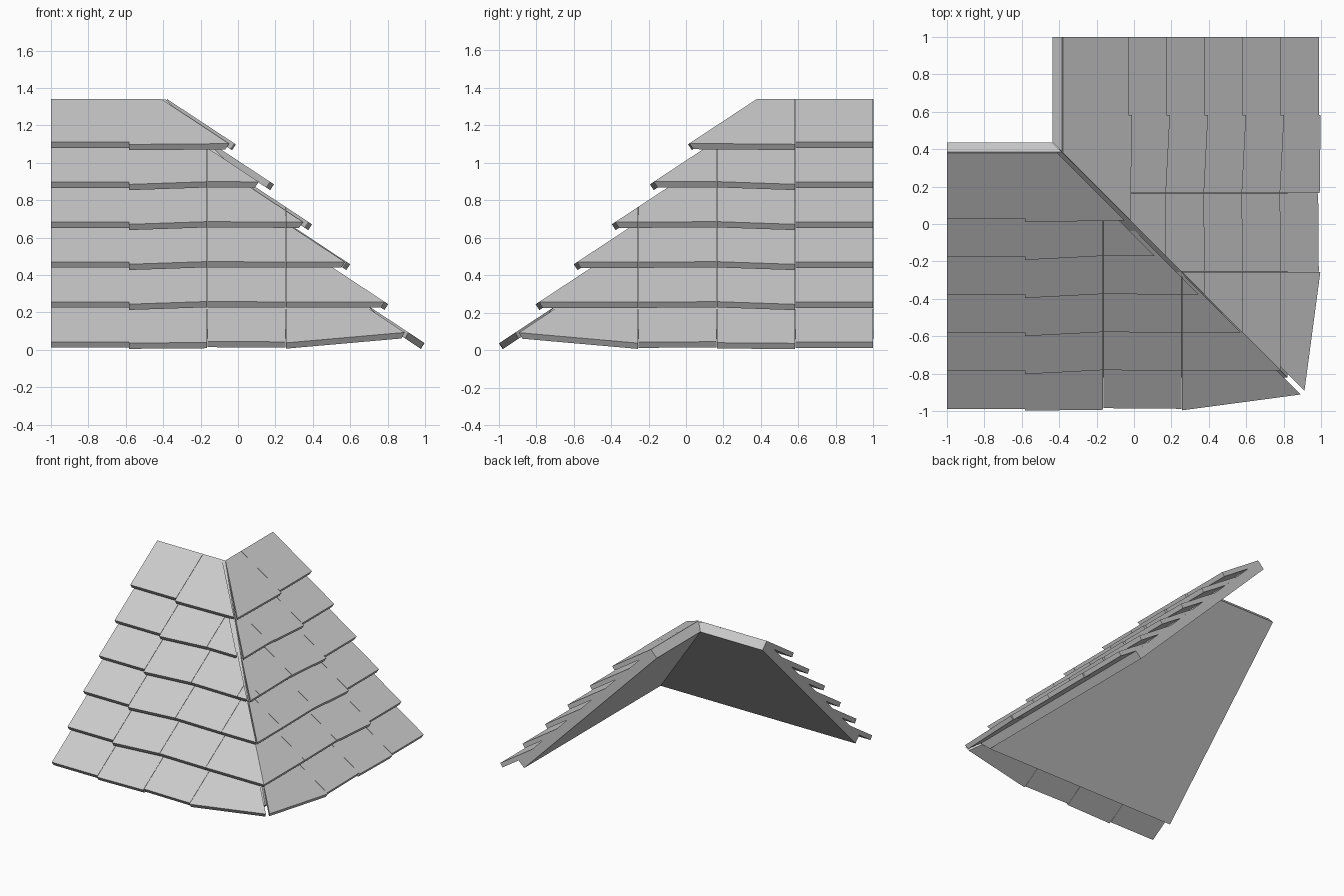
import bpy, bmesh
from mathutils import Vector

if "Cube" in bpy.data.objects:
    bpy.data.objects.remove(bpy.data.objects["Cube"])

HIP = Vector((1, 1, 0)).normalized()      # hip lies in the vertical plane x + y = 0
UP = Vector((0, 0.835, 0.55))             # direction up along a shingle
NORMAL = Vector((0, -0.55, 0.835))
THICK = 0.037


def add_block(bm, pts, inset):
    """Six-sided block (8 points, bottom ring then top ring) cut at the hip."""
    part = bmesh.new()
    v = [part.verts.new(p) for p in pts]
    for f in ((0, 1, 2, 3), (4, 5, 6, 7), (0, 1, 5, 4),
              (1, 2, 6, 5), (2, 3, 7, 6), (3, 0, 4, 7)):
        part.faces.new([v[i] for i in f])
    cut = bmesh.ops.bisect_plane(part, geom=part.verts[:] + part.edges[:] + part.faces[:],
                                 plane_co=(-inset, 0, 0), plane_no=HIP, clear_outer=True)
    edges = [e for e in cut['geom_cut'] if isinstance(e, bmesh.types.BMEdge)]
    if edges:
        bmesh.ops.holes_fill(part, edges=edges)
    bmesh.ops.recalc_face_normals(part, faces=part.faces[:])
    tmp = bpy.data.meshes.new("tmp")
    part.to_mesh(tmp)
    part.free()
    bm.from_mesh(tmp)
    bpy.data.meshes.remove(tmp)


def finish(bm, name, mirrored):
    """Right slope is the front slope reflected across the hip plane."""
    if mirrored:
        for v in bm.verts:
            x, y, z = v.co
            v.co = (-y, -x, z)
        bmesh.ops.reverse_faces(bm, faces=bm.faces[:])
    me = bpy.data.meshes.new(name)
    bm.to_mesh(me)
    bm.free()
    bpy.context.collection.objects.link(bpy.data.objects.new(name, me))


# column edges, and how far each lower corner slides along the slope
COLS = [-1, -0.583, -0.165, 0.255, 1.1]
SLIDE = [(0, 0), (-0.022, 0.004), (0.004, 0), (0, 0)]
LAST_COL = [3, 3, 3, 3, 2, 1]
INSETS = {"front": [0.02, 0.0, 0.01, 0.03, 0.06, 0.03],
          "right": [0.02, 0.0, 0.0, 0.0, 0.0, 0.0]}

for side in ("front", "right"):
    mirrored = side == "right"

    # roof deck
    bm = bmesh.new()
    section = [(-0.77, 0.06), (-0.82, 0.11), (0.385, 1.338), (0.435, 1.285)]
    add_block(bm, [(x, y, z) for x in (-1, 1) for y, z in section], 0)
    finish(bm, side + "_deck", mirrored)

    # overlapping shingles
    bm = bmesh.new()
    for row in range(6):
        low = Vector((0, -0.988 + 0.2035 * row, 0.043 + 0.2135 * row))
        for col in range(LAST_COL[row] + 1):
            x0, x1 = COLS[col] + 0.001, COLS[col + 1] - 0.001
            if col == LAST_COL[row]:
                x1 = 1.1
            s0, s1 = SLIDE[col]
            if row == 0 and col == 3:
                s0, s1 = -0.01, 0.125
            if row == 0 and col == 1:
                s0, s1 = -0.012, -0.006
            ring = [Vector((x0, 0, 0)) + low + UP * s0,
                    Vector((x1, 0, 0)) + low + UP * s1,
                    Vector((x1, 0, 0)) + low + UP * 0.418,
                    Vector((x0, 0, 0)) + low + UP * 0.418]
            add_block(bm, [p - NORMAL * THICK for p in ring] + ring,
                      INSETS[side][row])
    finish(bm, side + "_shingles", mirrored)
